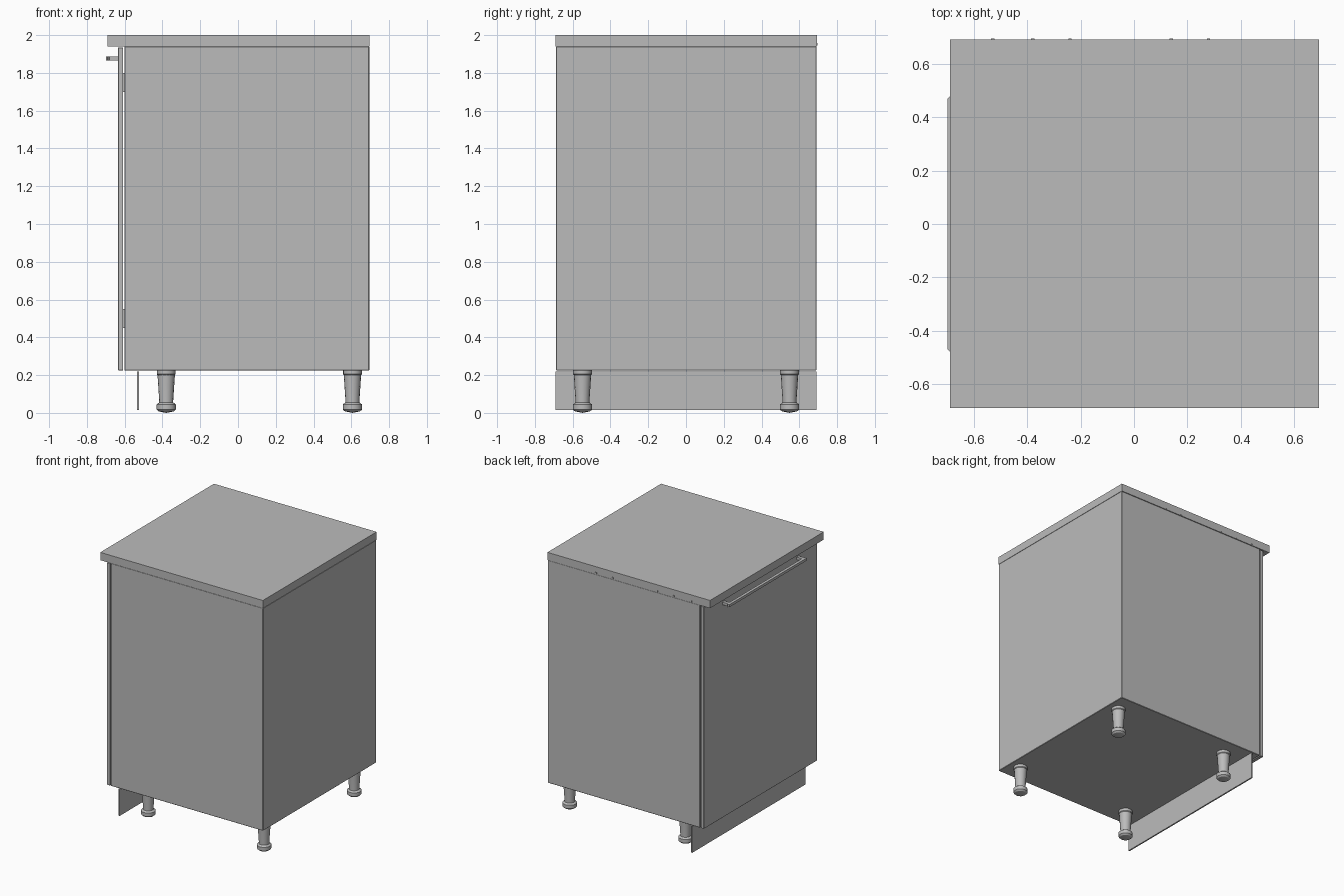
import bpy, bmesh, math
from mathutils import Vector

cube = bpy.data.objects.get("Cube")
if cube:
    bpy.data.objects.remove(cube, do_unlink=True)

grey = bpy.data.materials.new("light grey")
grey.use_nodes = True
COLOUR = (0.5, 0.5, 0.5, 1)
grey.diffuse_color = COLOUR
grey.node_tree.nodes["Principled BSDF"].inputs["Base Color"].default_value = COLOUR


def finish(name, bm):
    bmesh.ops.recalc_face_normals(bm, faces=bm.faces)
    mesh = bpy.data.meshes.new(name)
    bm.to_mesh(mesh)
    bm.free()
    mesh.materials.append(grey)
    obj = bpy.data.objects.new(name, mesh)
    bpy.context.collection.objects.link(obj)
    return obj


def box(name, low, high, bevel=0.0):
    low, high = Vector(low), Vector(high)
    bm = bmesh.new()
    bmesh.ops.create_cube(bm, size=1)
    bmesh.ops.scale(bm, vec=high - low, verts=bm.verts)
    bmesh.ops.translate(bm, vec=(low + high) / 2, verts=bm.verts)
    if bevel:
        bmesh.ops.bevel(bm, geom=list(bm.edges), offset=bevel, segments=1, affect='EDGES')
    return finish(name, bm)


def lathe(name, profile, centre, sides=16):
    bm = bmesh.new()
    verts = [bm.verts.new((r, 0, z)) for r, z in profile]
    edges = [bm.edges.new(pair) for pair in zip(verts, verts[1:])]
    bmesh.ops.spin(bm, geom=verts + edges, cent=(0, 0, 0), axis=(0, 0, 1),
                   angle=math.tau, steps=sides)
    bmesh.ops.remove_doubles(bm, verts=bm.verts, dist=0.0005)
    bmesh.ops.translate(bm, vec=centre, verts=bm.verts)
    return finish(name, bm)


def slab_from_plan(name, plan, bottom, height):
    bm = bmesh.new()
    face = bm.faces.new([bm.verts.new((x, y, bottom)) for x, y in plan])
    top = bmesh.ops.extrude_face_region(bm, geom=[face])
    moved = [v for v in top["geom"] if isinstance(v, bmesh.types.BMVert)]
    bmesh.ops.translate(bm, vec=(0, 0, height), verts=moved)
    return finish(name, bm)


# Worktop, cabinet body, door and kickboard
SIDE = 0.69
box("worktop", (-0.69, -SIDE, 1.94), (0.695, SIDE + 0.003, 2.0))
box("cabinet_body", (-0.602, -SIDE + 0.002, 0.225), (0.695, SIDE, 1.94), 0.003)
box("door", (-0.635, -SIDE + 0.002, 0.225), (-0.608, SIDE, 1.935), 0.002)
box("kickboard", (-0.536, -SIDE, 0.015), (-0.525, SIDE, 0.22))

# Small hinge blocks joining the door to the body
for i, z in enumerate((0.45, 1.7)):
    box(f"door_hinge_{i}", (-0.61, -0.62, z), (-0.6, -0.56, z + 0.1))

# Bar handle: a bracket shape with splayed ends
half = [(-0.633, 0.44), (-0.633, 0.465), (-0.68, 0.465), (-0.69, 0.48),
        (-0.7, 0.47)]
inner = (-0.678, 0.44)
plan = [inner] + half
plan += [(x, -y) for x, y in reversed(plan)]
slab_from_plan("door_handle", plan, 1.866, 0.02)

# Screw caps under the back edge of the worktop
for i, x in enumerate((0.28, 0.14, -0.24, -0.38, -0.53)):
    box(f"screw_cap_{i}", (x - 0.006, SIDE - 0.01, 1.945), (x + 0.006, SIDE + 0.006, 1.957))

# Adjustable legs
leg_profile = [(0, 0.226), (0.05, 0.226), (0.05, 0.205), (0.046, 0.2), (0.037, 0.065),
               (0.037, 0.055), (0.051, 0.045), (0.051, 0.018), (0.04, 0.008), (0, 0)]
for x, x_name in ((-0.38, "door_side"), (0.606, "far_side")):
    for y, y_name in ((-0.548, "front"), (0.548, "back")):
        leg = lathe(f"leg_{x_name}_{y_name}", leg_profile, (x, y, 0))
        bpy.ops.object.select_all(action='DESELECT')
        leg.select_set(True)
        bpy.context.view_layer.objects.active = leg
        bpy.ops.object.shade_smooth_by_angle(angle=math.radians(30))
